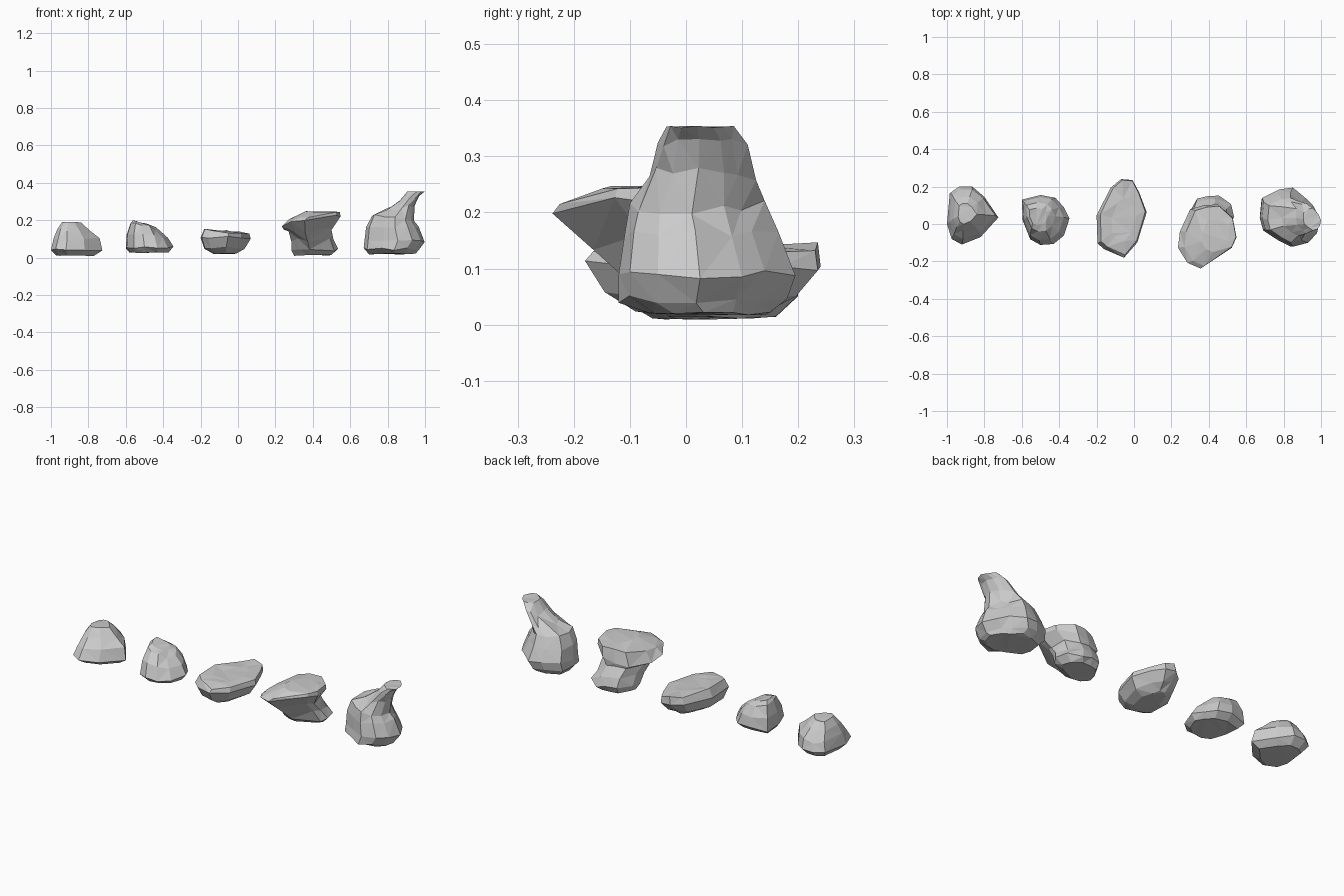
import bpy, bmesh, random

random.seed(4)


def rock(name, outline, levels):
    """Loft a plan outline through levels: (z, xmin, xmax, ymin, ymax[, slope_x, slope_y])."""
    x0, x1 = min(p[0] for p in outline), max(p[0] for p in outline)
    y0, y1 = min(p[1] for p in outline), max(p[1] for p in outline)
    bm = bmesh.new()
    rings = []
    for i, lv in enumerate(levels):
        z, ax, bx, ay, by = lv[:5]
        sx, sy = lv[5:] if len(lv) > 5 else (0, 0)
        ring = []
        for px, py in outline:
            x = ax + (bx - ax) * (px - x0) / (x1 - x0)
            y = ay + (by - ay) * (py - y0) / (y1 - y0)
            h = z + sx * (x - (ax + bx) / 2) + sy * (y - (ay + by) / 2)
            j = 0.003 if i in (0, len(levels) - 1) else 0.009
            ring.append(bm.verts.new((x, y, max(0, h + random.uniform(-j, j)))))
        rings.append(ring)
    n = len(outline)
    for a, b in zip(rings, rings[1:]):
        for k in range(n):
            m = (k + 1) % n
            bm.faces.new((a[k], a[m], b[m], b[k]))
    bm.faces.new(rings[0])
    bm.faces.new(rings[-1])
    bmesh.ops.triangulate(bm, faces=bm.faces[:])
    bmesh.ops.recalc_face_normals(bm, faces=bm.faces[:])
    me = bpy.data.meshes.new(name)
    bm.to_mesh(me)
    bm.free()
    bpy.context.collection.objects.link(bpy.data.objects.new(name, me))


# Blunt pyramid rock
rock("peaked_rock",
     [(-1, 0), (-.975, -.08), (-.92, -.11), (-.82, -.07), (-.725, .035),
      (-.80, .145), (-.865, .2), (-.935, .2), (-.985, .165)],
     [(.012, -.97, -.77, -.06, .16),
      (.045, -1, -.725, -.11, .2),
      (.10, -.985, -.74, -.08, .185),
      (.15, -.965, -.79, -.035, .145),
      (.188, -.94, -.84, 0, .11)])

# Small rounded rock
rock("small_rock",
     [(-.6, .13), (-.595, .02), (-.555, -.08), (-.5, -.11), (-.43, -.105),
      (-.375, -.06), (-.345, .03), (-.375, .09), (-.42, .14), (-.5, .155)],
     [(.028, -.58, -.37, -.08, .12),
      (.055, -.6, -.345, -.112, .155),
      (.12, -.595, -.375, -.085, .145, -.1, 0),
      (.165, -.575, -.42, -.04, .115, -.2, 0),
      (.185, -.56, -.46, -.005, .085, -.25, 0)])

# Low slab, wide on top and narrow below
rock("flat_rock",
     [(-.195, .05), (-.19, -.1), (-.155, -.13), (-.05, -.175), (.02, -.095),
      (.07, .065), (.03, .17), (-.005, .235), (-.065, .24), (-.12, .195)],
     [(.022, -.13, -.01, -.09, .15),
      (.055, -.18, .035, -.145, .2),
      (.105, -.2, .068, -.18, .24),
      (.14, -.18, .06, -.165, .235, -.06, 0),
      (.14, -.12, .01, -.09, .14, -.06, 0)])

# Anvil rock: top overhangs forward of the waist and foot
rock("overhanging_rock",
     [(.235, -.125), (.285, -.205), (.355, -.235), (.52, -.125), (.545, -.07),
      (.525, .035), (.445, .105), (.37, .1), (.3, .08), (.245, -.04)],
     [(.012, .30, .50, -.03, .13),
      (.04, .285, .535, -.07, .152),
      (.095, .285, .51, -.115, .135),
      (.145, .27, .50, -.165, .10, .1, 0),
      (.19, .235, .548, -.238, .105, .2, -.12),
      (.228, .27, .545, -.225, .095, .1, .06),
      (.245, .36, .52, -.15, .03)])

# Tall rock with a leaning spike
rock("spiked_rock",
     [(.68, .04), (.7, -.03), (.785, -.085), (.855, -.12), (.93, -.1), (.975, -.05),
      (.995, .025), (.955, .1), (.915, .14), (.85, .195), (.78, .185), (.69, .14)],
     [(.02, .70, .95, -.07, .15),
      (.045, .672, .965, -.12, .18),
      (.09, .675, .998, -.12, .195),
      (.16, .685, .965, -.11, .165),
      (.215, .715, .94, -.1, .14, -.1, 0),
      (.265, .79, .945, -.065, .125, .15, 0),
      (.315, .865, .97, -.05, .11, .3, 0),
      (.352, .905, 1, -.035, .085)])
